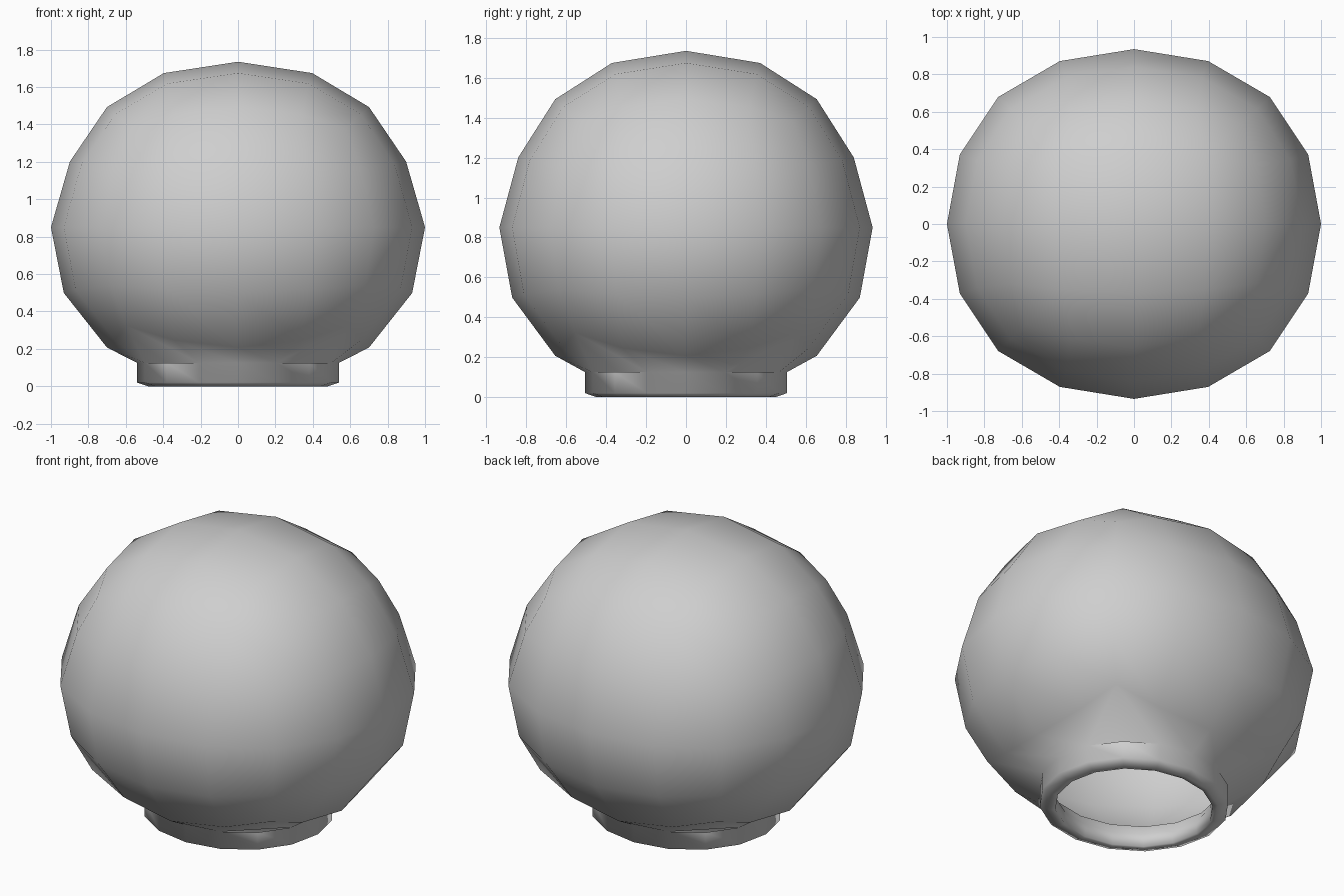
import bpy, bmesh, math

old = bpy.data.objects.get("Cube")
if old:
    bpy.data.objects.remove(old, do_unlink=True)

SIDES = 16
CENTRE_Z, DEPTH, HEIGHT = 0.85, 0.935, 0.885

# One plain grey
grey = bpy.data.materials.new("light_grey")
grey.use_nodes = True
colour = (0.62, 0.62, 0.62, 1)
grey.diffuse_color = colour
grey.node_tree.nodes["Principled BSDF"].inputs["Base Color"].default_value = colour

# Low-poly globe: a cube rounded by subdivision
bpy.ops.mesh.primitive_cube_add(size=2)
globe = bpy.context.object
globe.name = "globe_shade"
rounding = globe.modifiers.new("rounding", "SUBSURF")
rounding.levels = 2
bpy.ops.object.modifier_apply(modifier=rounding.name)

bm = bmesh.new()
bm.from_mesh(globe.data)
pole = max(v.co.z for v in bm.verts)
for v in bm.verts:
    v.co /= pole
    # Slightly tapered shoulders
    if 0.3 < v.co.z < 0.85 or v.co.z < -0.65:
        v.co.x *= 0.965
        v.co.y *= 0.965

# Opening underneath
bmesh.ops.delete(bm, geom=[v for v in bm.verts if v.co.z < -0.79], context="VERTS")
for v in bm.verts:
    v.co.y *= DEPTH
    v.co.z = v.co.z * HEIGHT + CENTRE_Z


def angle(v):
    return (math.atan2(v.co.y / DEPTH, v.co.x) + 0.05) % math.tau


rim = sorted({v for e in bm.edges if e.is_boundary for v in e.verts}, key=angle)


def ring(radius, z):
    turns = [math.tau * i / SIDES for i in range(SIDES)]
    return [bm.verts.new((radius * math.cos(t), DEPTH * radius * math.sin(t), z)) for t in turns]


# Neck: outer wall, bevelled lip and inner wall
neck = [ring(r, z) for r, z in
        [(0.54, 0.125), (0.54, 0.02), (0.48, 0), (0.45, 0), (0.45, 0.08), (0.49, 0.15)]]
for a, b in zip(neck, neck[1:]):
    for i in range(SIDES):
        j = (i + 1) % SIDES
        bm.faces.new((a[i], a[j], b[j], b[i]))

# Underside joining globe to neck, with straight edges across the diagonals
top = neck[0]
for i in range(0, SIDES, 4):
    p, c, q, end = i + 1, i + 2, i + 3, (i + 4) % SIDES
    bm.faces.new((rim[i], rim[p], top[p], top[i]))
    bm.faces.new((rim[p], rim[c], top[p]))
    bm.faces.new((rim[c], top[q], top[p]))
    bm.faces.new((rim[c], rim[q], top[q]))
    bm.faces.new((rim[q], rim[end], top[end], top[q]))

bmesh.ops.recalc_face_normals(bm, faces=bm.faces)
bm.normal_update()
crown = max(bm.faces, key=lambda f: f.calc_center_median().z)
if crown.normal.z < 0:
    bmesh.ops.reverse_faces(bm, faces=bm.faces)
bm.to_mesh(globe.data)
bm.free()
globe.data.materials.append(grey)
bpy.ops.object.shade_smooth()
